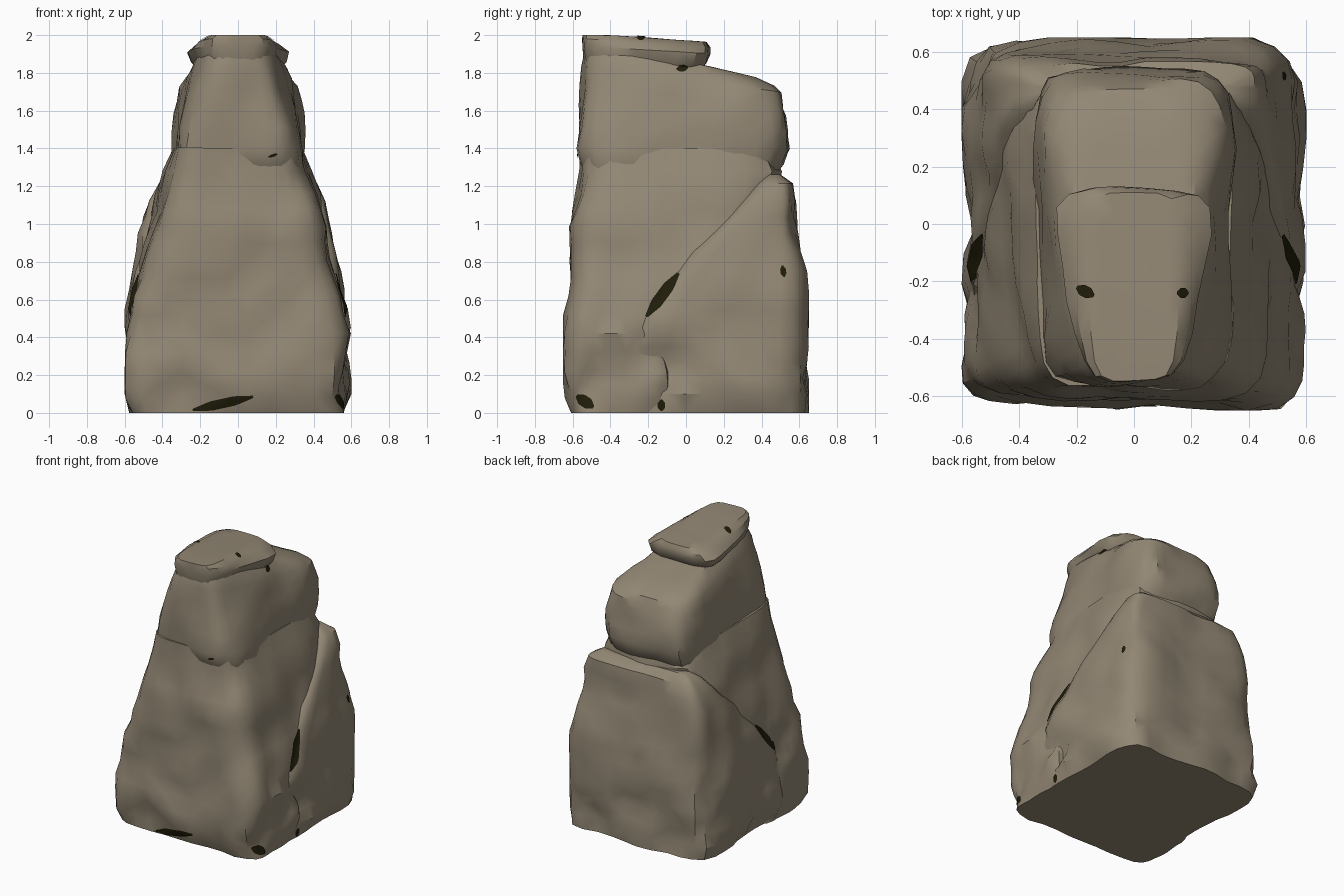
import bpy, bmesh, math, random
from mathutils import Vector, noise
from mathutils.bvhtree import BVHTree

if "Cube" in bpy.data.objects:
    bpy.data.objects.remove(bpy.data.objects["Cube"])

random.seed(7)


def material(name, rgb):
    m = bpy.data.materials.new(name)
    m.diffuse_color = (*rgb, 1)
    m.use_nodes = True
    m.node_tree.nodes["Principled BSDF"].inputs["Base Color"].default_value = m.diffuse_color
    return m


stone = material("weathered brown stone", (0.29, 0.243, 0.175))
shadow = material("dark crack", (0.014, 0.012, 0.003))
rocks = []


def finish(name, bm, mat):
    me = bpy.data.meshes.new(name)
    bm.to_mesh(me)
    bm.free()
    me.materials.append(mat)
    ob = bpy.data.objects.new(name, me)
    bpy.context.collection.objects.link(ob)
    bpy.ops.object.select_all(action='DESELECT')
    bpy.context.view_layer.objects.active = ob
    ob.select_set(True)
    bpy.ops.object.shade_smooth_by_angle(angle=math.radians(35))


def resample(rows, step):
    """Insert linear in-between rows so the noise has vertices to move."""
    out = []
    for a, b in zip(rows, rows[1:]):
        n = max(1, round((b[0] - a[0]) / step))
        out += [[p + (q - p) * i / n for p, q in zip(a, b)] for i in range(n)]
    return out + [list(rows[-1])]


def shrink(r, k):
    m, h = (r[2] + r[3]) / 2, (r[3] - r[2]) / 2
    return [r[0], r[1] * k, m - h * k, m + h * k, r[4], r[5]]


def square_point(t, n):
    """Evenly spread point on a rounded square; t in 0..1, n = squareness."""
    s, f = int(t * 4) % 4, (t * 4) % 1 * 2 - 1
    u, v = [(1, f), (-f, 1), (-1, -f), (f, -1)][s]
    k = (abs(u) ** n + abs(v) ** n) ** (-1 / n)
    return u * k, v * k


def boulder(name, rows, sides=40, square=(7, 6), rough=0.04, chips=12, chip=0.02, seed=0.0):
    """Loft rounded rectangles; row = z, half width, front y, back y, front taper, slope."""
    z0, z1 = rows[0][0], rows[-1][0]
    rows = resample(rows, 0.09)
    rows = [shrink(rows[0], 0.5)] + rows + [shrink(rows[-1], k) for k in (0.75, 0.5, 0.25)]
    bm = bmesh.new()
    rings = []
    for z, hx, y0, y1, taper, slope in rows:
        n = square[0] + (square[1] - square[0]) * (z - z0) / (z1 - z0)
        ring = []
        for i in range(sides):
            cx, sy = square_point((i + 0.5) / sides, n)
            y = (y0 + y1) / 2 + sy * (y1 - y0) / 2
            ring.append(bm.verts.new((cx * hx * (1 - taper * (1 - sy) / 2), y, z + slope * y)))
        rings.append(ring)
    for lo, hi in zip(rings, rings[1:]):
        for i in range(sides):
            j = (i + 1) % sides
            bm.faces.new((lo[i], lo[j], hi[j], hi[i]))
    bm.faces.new(rings[0][::-1])
    bm.faces.new(rings[-1])
    bm.normal_update()
    # lumpy surface, rougher near the ground
    for v, n in [(v, v.normal.copy()) for v in bm.verts]:
        p = v.co + Vector((seed, seed * 2, 0))
        d = noise.noise(p * 2.6) + 0.8 * noise.noise(p * 5.5) - 0.15
        k = (0.3 if n.z > 0.8 else 1) * (1.5 if v.co.z < 0.6 else 0.9)
        v.co += Vector((n.x, n.y, n.z * 0.5)) * d * rough * k
    # flat chipped facets
    for _ in range(chips):
        a, e = random.uniform(0, 2 * math.pi), random.uniform(-0.35, 0.45)
        d = Vector((math.cos(a) * math.cos(e), math.sin(a) * math.cos(e), math.sin(e)))
        top = max(v.co.dot(d) for v in bm.verts) - random.uniform(0.3, 1) * chip
        for v in bm.verts:
            v.co -= d * max(0, v.co.dot(d) - top)
    for v in bm.verts:
        v.co.x = max(-0.6, min(0.6, v.co.x))
        v.co.y = max(-0.65, min(0.65, v.co.y))
        v.co.z = 0 if z0 == 0 and v.co.z < 0.03 else min(2, v.co.z)
    bmesh.ops.triangulate(bm, faces=bm.faces[:])
    bmesh.ops.recalc_face_normals(bm, faces=bm.faces[:])
    rocks.append(BVHTree.FromBMesh(bm))
    finish(name, bm, stone)


# leaning front slab, reaching back under the upper boulder
boulder("front_slab", [
    (0, .57, -.60, -.05, 0, 0), (.08, .59, -.63, -.05, 0, 0), (.22, .60, -.65, -.05, 0, 0),
    (.42, .575, -.63, -.05, 0, 0), (.62, .55, -.615, .06, 0, 0), (.9, .495, -.60, .27, .06, 0),
    (1.16, .45, -.585, .48, .10, 0), (1.28, .395, -.575, .49, .06, 0),
    (1.40, .345, -.56, .44, .05, 0)], seed=1.3)

# back boulder with its upper front edge cut along the diagonal crack
boulder("back_boulder", [
    (0, .56, -.35, .63, 0, 0), (.1, .595, -.36, .65, 0, 0), (.35, .595, -.35, .65, 0, 0),
    (.55, .58, -.27, .64, 0, 0), (.75, .55, -.10, .625, 0, 0), (.95, .51, .10, .60, 0, 0),
    (1.12, .46, .28, .58, 0, 0), (1.21, .41, .38, .55, 0, 0), (1.26, .34, .43, .50, 0, 0)],
    seed=4.1)

# upper boulder, sloping and rounding down to the back
boulder("upper_boulder", [
    (1.24, .33, -.50, .45, .05, 0), (1.32, .35, -.55, .51, .05, 0),
    (1.40, .355, -.565, .545, .08, 0), (1.60, .35, -.56, .53, .20, -.05),
    (1.76, .33, -.555, .51, .30, -.13), (1.82, .30, -.545, .475, .34, -.19),
    (1.865, .24, -.50, .38, .34, -.24)], seed=8.2, square=(9, 3.5), rough=.03, chips=8)

# cap stone on the front half of the top
boulder("cap_stone", [
    (1.80, .22, -.52, .06, .30, -.03), (1.855, .285, -.55, .11, .42, -.05),
    (1.91, .305, -.555, .135, .42, -.06), (1.945, .245, -.555, .13, .30, -.07),
    (1.972, .17, -.55, .11, .15, -.07)], seed=2.7, sides=24, square=(5, 5), rough=.025,
    chips=4, chip=.015)


def crack(name, view, a, b, width):
    """Thin dark strip from a to b in a view plane, laid onto the rock below."""
    place = {"front": lambda p: Vector((p.x, -3, p.y)), "right": lambda p: Vector((3, p.x, p.y)),
             "left": lambda p: Vector((-3, p.x, p.y)), "top": lambda p: Vector((p.x, p.y, 3))}[view]
    ray = Vector({"front": (0, 1, 0), "right": (-1, 0, 0), "left": (1, 0, 0), "top": (0, 0, -1)}[view])
    a, b = Vector(a), Vector(b)
    side = Vector((a.y - b.y, b.x - a.x)).normalized() * width / 2
    bm = bmesh.new()
    grid = []
    for i in range(13):
        t = i / 12
        w = min(1, 0.25 + 2.5 * min(t, 1 - t))
        line = []
        for j in range(-2, 3):
            o = place(a.lerp(b, t) + side * w * j / 2)
            hits = [h[3] for h in (r.ray_cast(o, ray) for r in rocks) if h[0]]
            line.append(bm.verts.new(o + ray * (min(hits) - 0.006)) if hits else None)
        grid.append(line)
    for p, q in zip(grid, grid[1:]):
        for j in range(4):
            f = (p[j], p[j + 1], q[j + 1], q[j])
            if all(f):
                bm.faces.new(f)
    finish(name, bm, shadow)


# dark gaps between the stones
crack("right_crack", "right", (-.21, .51), (-.04, .74), .06)
crack("left_crack", "left", (-.21, .51), (-.04, .74), .06)
crack("front_base_gap", "front", (-.24, .015), (.08, .085), .05)
crack("right_base_gap", "right", (-.58, .09), (-.49, .03), .06)
crack("right_foot_gap", "right", (-.13, .07), (-.13, .01), .04)
crack("back_side_gap", "right", (.51, .78), (.52, .72), .03)
crack("slab_top_gap", "front", (.16, 1.355), (.21, 1.37), .015)
crack("cap_right_gap", "top", (.15, -.24), (.19, -.24), .035)
crack("cap_left_gap", "top", (-.2, -.22), (-.14, -.25), .04)
crack("cap_under_gap", "right", (-.05, 1.82), (.01, 1.83), .035)
